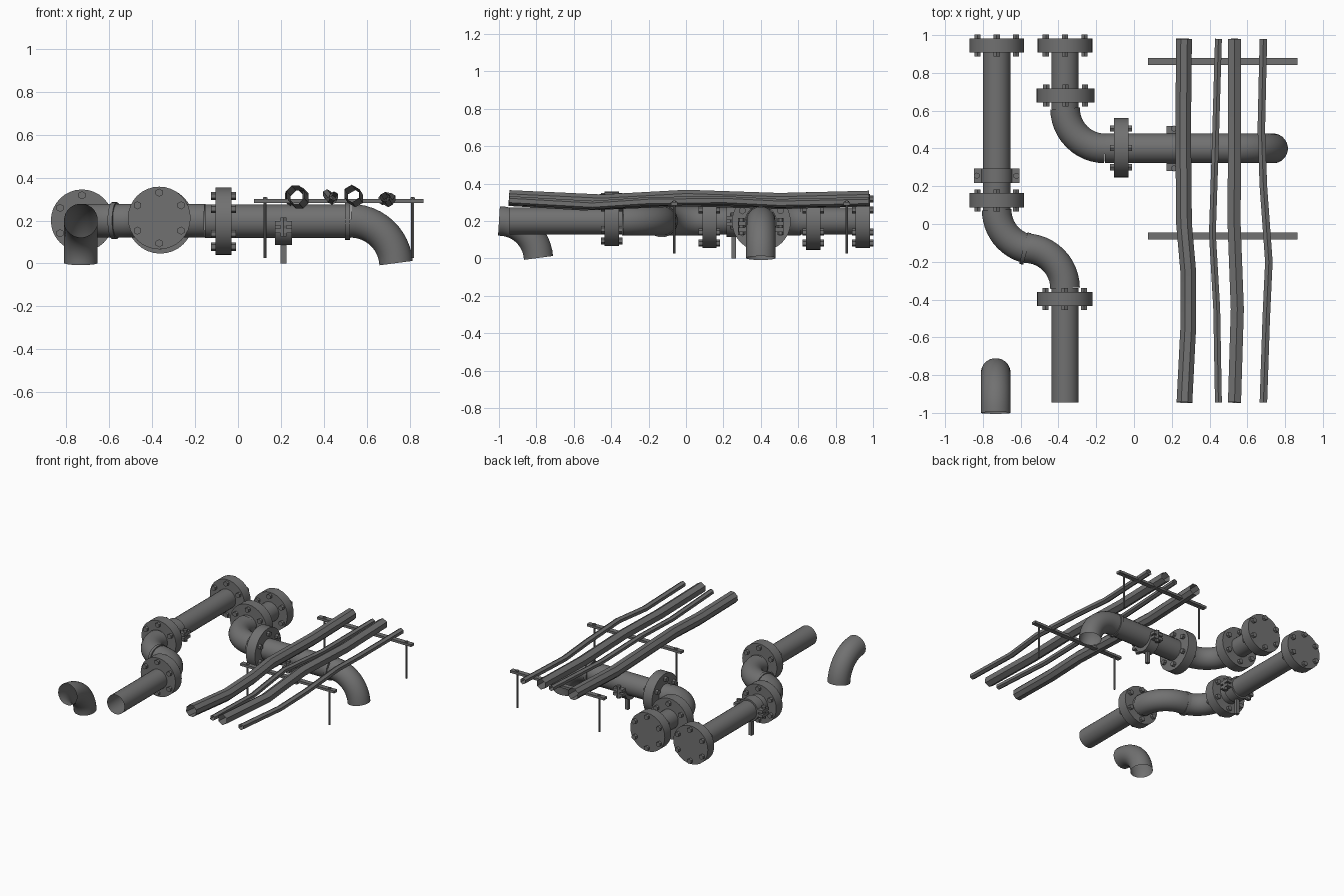
import bpy, bmesh, math
from mathutils import Vector, Matrix

if "Cube" in bpy.data.objects:
    bpy.data.objects.remove(bpy.data.objects["Cube"])

steel = bpy.data.materials.new("dark grey steel")
GREY = (0.165, 0.165, 0.165, 1)
steel.diffuse_color = GREY
steel.use_nodes = True
steel.node_tree.nodes["Principled BSDF"].inputs["Base Color"].default_value = GREY

X, Y, Z = Vector((1, 0, 0)), Vector((0, 1, 0)), Vector((0, 0, 1))
H = 0.2        # height of the pipe centre lines
BEND = 0.212   # elbow radius
PIPE, WIDE = 0.073, 0.079


def finish(name, bm):
    mesh = bpy.data.meshes.new(name)
    bm.to_mesh(mesh)
    bm.free()
    mesh.materials.append(steel)
    obj = bpy.data.objects.new(name, mesh)
    bpy.context.collection.objects.link(obj)
    bpy.ops.object.select_all(action='DESELECT')
    obj.select_set(True)
    bpy.context.view_layer.objects.active = obj
    bpy.ops.object.shade_smooth_by_angle(angle=math.radians(35))
    return obj


def add_cyl(bm, centre, axis, radius, length, sides=32):
    m = Matrix.Translation(centre) @ axis.to_track_quat('Z', 'Y').to_matrix().to_4x4()
    bmesh.ops.create_cone(bm, cap_ends=True, segments=sides, radius1=radius,
                          radius2=radius, depth=length, matrix=m)


def add_box(bm, centre, size):
    m = Matrix.Translation(centre) @ Matrix.Diagonal((*size, 1))
    bmesh.ops.create_cube(bm, size=1, matrix=m)


def tube(name, path, radius, ref=Z, sides=24):
    """Open-ended tube swept along a path, framed by a reference direction."""
    bm = bmesh.new()
    path = [Vector(p) for p in path]
    rings = []
    for i, p in enumerate(path):
        t = (path[min(i + 1, len(path) - 1)] - path[max(i - 1, 0)]).normalized()
        side = ref.cross(t).normalized()
        up = t.cross(side)
        rings.append([bm.verts.new(p + radius * (math.cos(a) * side + math.sin(a) * up))
                      for a in (math.tau * (k + 0.5) / sides for k in range(sides))])
    for r0, r1 in zip(rings, rings[1:]):
        for k in range(sides):
            n = (k + 1) % sides
            bm.faces.new((r0[k], r0[n], r1[n], r1[k]))
    bmesh.ops.recalc_face_normals(bm, faces=bm.faces)
    return finish(name, bm)


def arc(centre, u, v, degrees, steps=12):
    """Points from centre + u towards centre + v."""
    c = Vector(centre)
    angles = [math.radians(degrees) * i / steps for i in range(steps + 1)]
    return [c + BEND * (math.cos(a) * u + math.sin(a) * v) for a in angles]


def flange(name, centre, axis, radius):
    """Disc with six hexagonal through bolts."""
    bm = bmesh.new()
    c = Vector(centre)
    add_cyl(bm, c, axis, radius, 0.076)
    side = axis.cross(Z)
    for k in range(6):
        a = math.tau * k / 6
        add_cyl(bm, c + 0.118 * (math.cos(a) * Z + math.sin(a) * side), axis, 0.019, 0.116, 6)
    finish(name, bm)


def collar(name, centre, axis):
    bm = bmesh.new()
    add_cyl(bm, Vector(centre), axis, 0.086, 0.022)
    finish(name, bm)


def clamp(name, centre, axis):
    """Pipe band with two bolted ears and a post to the floor."""
    bm = bmesh.new()
    c = Vector(centre)
    side = axis.cross(Z)
    add_cyl(bm, c, axis, 0.085, 0.078)
    for dz in (-0.017, 0.017):
        add_box(bm, c + dz * Z, [0.078 * abs(a) + 0.24 * abs(s) + 0.022 * z
                                 for a, s, z in zip(axis, side, Z)])
    for s in (-1, 1):
        add_cyl(bm, c + s * 0.105 * side, Z, 0.017, 0.09, 6)
    add_box(bm, (c.x, c.y, 0.065), (0.026, 0.026, 0.13))
    finish(name, bm)


# Left run: straight, S-bend, straight
ax, bx = -0.727, -0.365
tube("long_pipe", [(ax, 0.95, H), (ax, 0.07, H)], PIPE)
tube("s_bend_upper", arc((ax + BEND, 0.075, H), -X, -Y, 75), WIDE)
tube("s_bend_lower", arc((bx - BEND, -0.34, H), Y, X, 90), WIDE)
tilt = math.radians(15)
collar("s_bend_collar", (-0.575, -0.13, H), math.cos(tilt) * X - math.sin(tilt) * Y)
tube("front_pipe", [(bx, -0.34, H), (bx, -0.945, H)], PIPE)
flange("long_pipe_end_flange", (ax, 0.945, H), Y, 0.145)
flange("long_pipe_flange", (ax, 0.125, H), Y, 0.145)
flange("front_pipe_flange", (bx - 0.002, -0.397, H + 0.012), Y, 0.146)
clamp("long_pipe_clamp", (ax, 0.255, H), Y)

# Right run: short stub, flat elbow, cross pipe, downturned elbow
tube("stub_pipe", [(bx, 0.95, H), (bx, 0.61, H)], PIPE)
tube("flat_elbow", arc((bx + BEND, 0.612, H), -X, -Y, 90), WIDE)
tube("cross_pipe", [(bx + BEND, 0.4, H - 0.004), (0.525, 0.4, H - 0.004)], WIDE)
tube("down_elbow", arc((0.525, 0.4, -0.013), Z, X, 86), WIDE, Y)
collar("down_elbow_collar", (0.51, 0.4, H - 0.004), X)
flange("stub_end_flange", (bx, 0.945, H), Y, 0.145)
flange("stub_flange", (bx + 0.003, 0.68, H), Y, 0.154)
flange("cross_pipe_flange", (-0.068, 0.403, H - 0.004), X, 0.157)
clamp("cross_pipe_clamp", (0.212, 0.4, H - 0.03), X)

# Loose elbow at the front left
tube("loose_elbow", arc((-0.732, -1.0, -0.012), Z, Y, 86), WIDE, X)

# Sagging conduits: name, radius, sides, (y, x, z) along the run
CONDUITS = (
    ("wide_conduit", 0.045, 8, ((0.98, .265, .32), (0.5, .26, .305), (0, .265, .32),
                                (-.25, .287, .31), (-.55, .287, .298), (-.945, .267, .322))),
    ("thin_conduit", 0.021, 6, ((0.98, .447, .315), (0.4, .43, .30), (-.05, .415, .325),
                                (-.45, .438, .295), (-.945, .447, .315))),
    ("medium_conduit", 0.04, 6, ((0.98, .532, .322), (0.5, .532, .31), (0, .53, .327),
                                 (-.45, .547, .302), (-.945, .532, .325))),
    ("outer_conduit", 0.023, 6, ((0.98, .685, .305), (0.5, .674, .295), (0.2, .685, .31),
                                 (-.2, .714, .305), (-.5, .70, .285), (-.945, .685, .31))),
)
for name, radius, sides, points in CONDUITS:
    tube(name, [(x, y, z) for y, x, z in points], radius, Z, sides)

# Two racks carrying the conduits
for label, y in (("rear", 0.86), ("middle", -0.063)):
    bm = bmesh.new()
    add_box(bm, (0.47, y, 0.292), (0.79, 0.036, 0.018))
    for x in (0.126, 0.814):
        add_cyl(bm, Vector((x, y, 0.167)), Z, 0.007, 0.284, 8)
        add_cyl(bm, Vector((x, y, 0.303)), Z, 0.012, 0.01, 6)
    finish(label + "_conduit_rack", bm)
